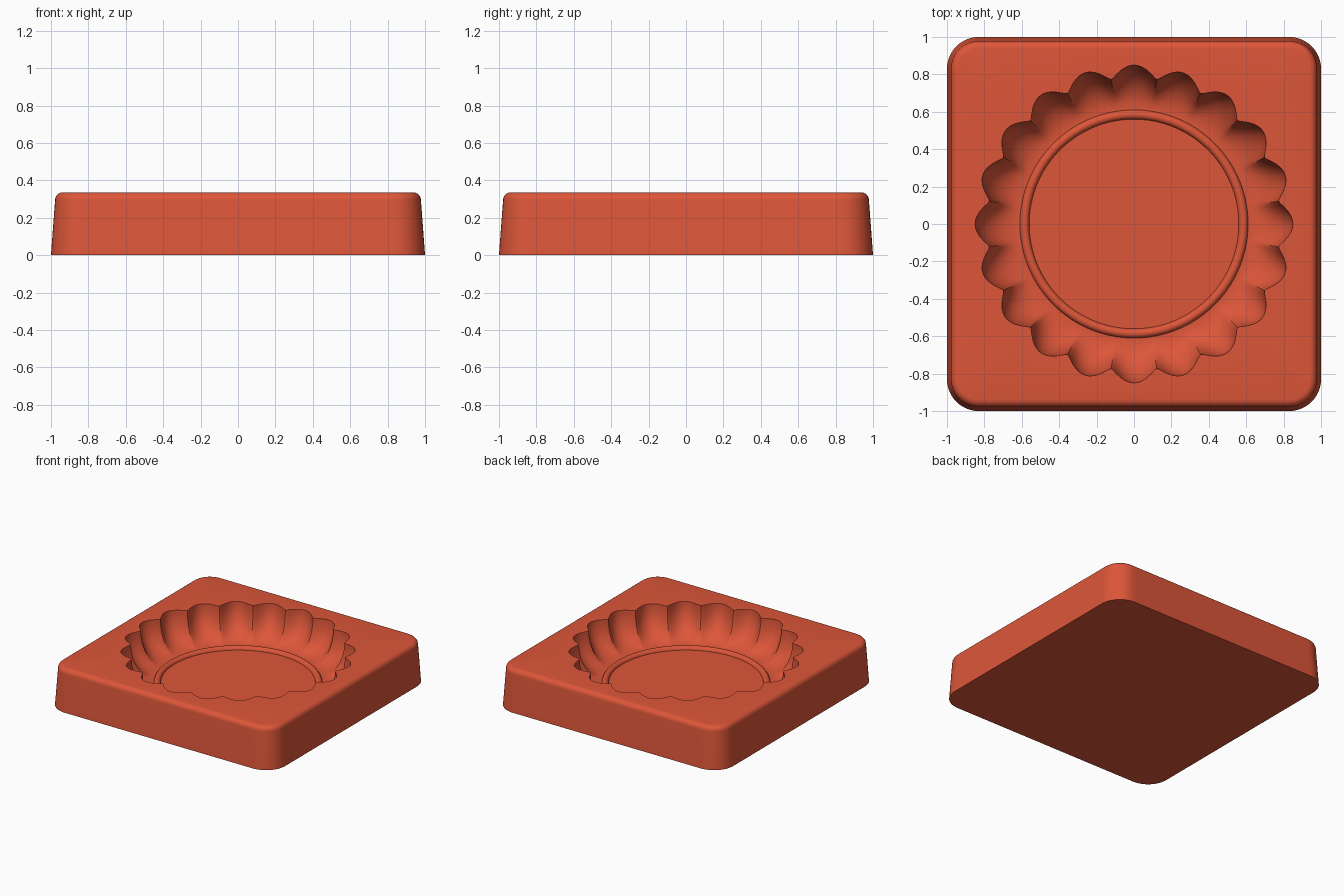
import bpy, bmesh
from math import sin, cos, pi, sqrt

cube = bpy.data.objects.get("Cube")
if cube:
    bpy.data.objects.remove(cube, do_unlink=True)

STEPS = 400          # samples around every ring
FLUTES = 20
HEIGHT, FLOOR = 0.335, 0.08
FLOOR_RADIUS = 0.62
CORNER_CENTRE = 0.83


def rounded_square(half):
    """Distance from the centre to a rounded square, by angle."""
    c, rad = CORNER_CENTRE, half - CORNER_CENTRE

    def radius(a):
        dx, dy = abs(cos(a)), abs(sin(a))
        big, small = max(dx, dy), min(dx, dy)
        if half * small / big <= c:
            return half / big
        s = c * (dx + dy)
        return s + sqrt(max(0, s * s - 2 * c * c + rad * rad))
    return radius


def fluted(amount):
    """Scalloped outline shrinking towards the round floor."""
    def radius(a):
        wave = sqrt(cos(a * FLUTES / 2) ** 2 + 0.01)
        rim = 0.775 + 0.074 * wave
        return FLOOR_RADIUS + (rim - FLOOR_RADIUS) * amount
    return radius


def circle(r):
    return lambda a: r


# Rings from the base, over the top, down into the cavity
rings = [(rounded_square(1.0), 0)]
fillet = 0.04
for i in range(7):                                   # rounded top edge
    t = i / 6 * pi / 2
    rings.append((rounded_square(0.978 - fillet * (1 - cos(t))),
                  HEIGHT - fillet * (1 - sin(t))))
for i in range(15):                                  # fluted cavity wall
    t = i / 14 * pi / 2
    rings.append((fluted(cos(t)), HEIGHT - (HEIGHT - FLOOR) * sin(t)))
for i in range(9):                                   # raised bead on the floor
    t = i / 8 * pi
    rings.append((circle(0.585 + 0.025 * cos(t)), FLOOR + 0.025 * sin(t)))

bm = bmesh.new()
loops = []
for radius, z in rings:
    loop = []
    for k in range(STEPS):
        a = 2 * pi * k / STEPS
        r = radius(a)
        loop.append(bm.verts.new((r * cos(a), r * sin(a), z)))
    loops.append(loop)
for low, high in zip(loops, loops[1:]):
    for k in range(STEPS):
        n = (k + 1) % STEPS
        bm.faces.new((low[k], low[n], high[n], high[k]))
bm.faces.new(loops[0][::-1])                         # underside
bm.faces.new(loops[-1])                              # cavity floor

mesh = bpy.data.meshes.new("fluted_mould_block")
bm.to_mesh(mesh)
bm.free()
block = bpy.data.objects.new("fluted_mould_block", mesh)
bpy.context.collection.objects.link(block)

# Terracotta red
colour = (0.72, 0.093, 0.041, 1)
mat = bpy.data.materials.new("terracotta_red")
mat.use_nodes = True
mat.diffuse_color = colour
mat.node_tree.nodes["Principled BSDF"].inputs["Base Color"].default_value = colour
mesh.materials.append(mat)

bpy.ops.object.select_all(action='DESELECT')
block.select_set(True)
bpy.context.view_layer.objects.active = block
bpy.ops.object.shade_smooth_by_angle(angle=pi / 6)
